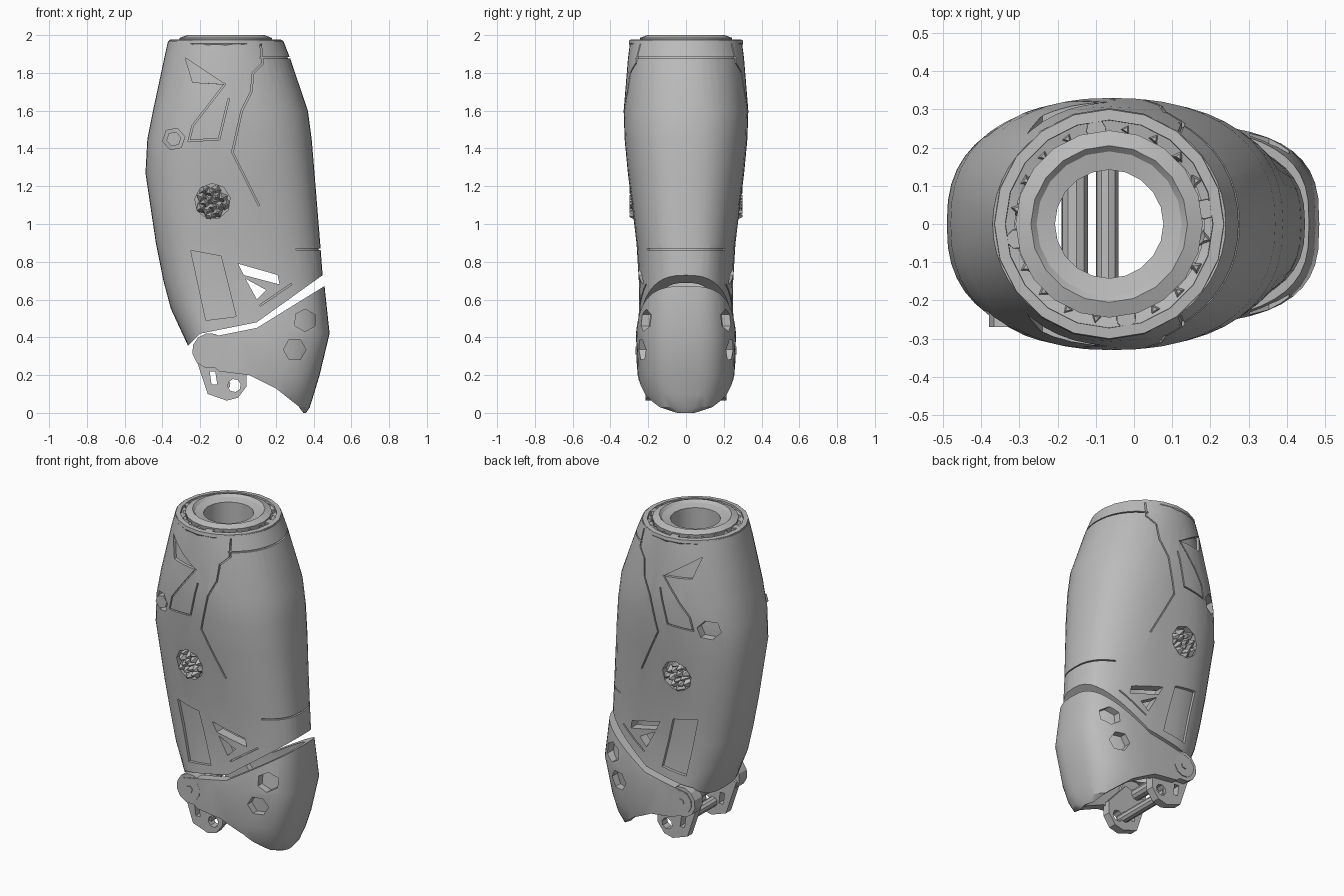
import bpy, bmesh, math, random
from mathutils import Vector, Matrix

if "Cube" in bpy.data.objects:
    bpy.data.objects.remove(bpy.data.objects["Cube"])
random.seed(4)

grey = bpy.data.materials.new("shell grey")
grey.use_nodes = True
COLOUR = (0.5, 0.5, 0.5, 1)
grey.diffuse_color = COLOUR
grey.node_tree.nodes["Principled BSDF"].inputs["Base Color"].default_value = COLOUR


def finish(name, bm):
    bmesh.ops.recalc_face_normals(bm, faces=bm.faces)
    me = bpy.data.meshes.new(name)
    bm.to_mesh(me)
    bm.free()
    me.materials.append(grey)
    ob = bpy.data.objects.new(name, me)
    bpy.context.collection.objects.link(ob)
    return ob


def activate(ob):
    bpy.ops.object.select_all(action='DESELECT')
    ob.select_set(True)
    bpy.context.view_layer.objects.active = ob


def apply(ob, kind, **settings):
    mod = ob.modifiers.new(kind, kind)
    for key, value in settings.items():
        setattr(mod, key, value)
    activate(ob)
    bpy.ops.object.modifier_apply(modifier=mod.name)


def boolean(ob, cutter, op='DIFFERENCE', keep=False):
    apply(ob, 'BOOLEAN', object=cutter, operation=op, solver='EXACT')
    if not keep:
        bpy.data.objects.remove(cutter)


def smooth(ob, angle=30):
    activate(ob)
    bpy.ops.object.shade_smooth_by_angle(angle=math.radians(angle))


def loft(name, rings, cx, seg=48, inset=0, cap=False, closed=False):
    """Stack of superellipses: z, left radius, right radius, depth, exponent."""
    bm = bmesh.new()
    loops = []
    for z, left, right, depth, power in rings:
        loop = []
        for i in range(seg):
            a = math.tau * i / seg
            c, s = math.cos(a), math.sin(a)
            rx = (right if c > 0 else left) - inset
            x = math.copysign(abs(c) ** (2 / power), c) * rx
            y = math.copysign(abs(s) ** (2 / power), s) * (depth - inset)
            loop.append(bm.verts.new((cx + x, y, z)))
        loops.append(loop)
    pairs = list(zip(loops, loops[1:])) + ([(loops[-1], loops[0])] if closed else [])
    for a, b in pairs:
        for i in range(seg):
            j = (i + 1) % seg
            bm.faces.new((a[i], a[j], b[j], b[i]))
    if cap:
        bm.faces.new(loops[0])
        bm.faces.new(loops[-1])
    return finish(name, bm)


def prism(name, points, y0=-1, y1=1):
    """Polygon in x and z, extruded along y."""
    bm = bmesh.new()
    face = bm.faces.new([bm.verts.new((x, y0, z)) for x, z in points])
    out = bmesh.ops.extrude_face_region(bm, geom=[face])
    bmesh.ops.translate(bm, vec=(0, y1 - y0, 0),
                        verts=[v for v in out["geom"] if isinstance(v, bmesh.types.BMVert)])
    return finish(name, bm)


def ngon(x, z, r, n, turn=0.2):
    return [(x + r * math.cos(turn + math.tau * i / n),
             z + r * math.sin(turn + math.tau * i / n)) for i in range(n)]


def strip(p, q, w=0.008):
    p, q = Vector(p), Vector(q)
    d = (q - p).normalized() * w / 2
    n = Vector((-d.y, d.x))
    return [p - d + n, p - d - n, q + d - n, q + d + n]


def engrave(ob, core, shapes):
    for pts in shapes:
        cutter = prism("cutter", pts)
        boolean(cutter, core, keep=True)
        boolean(ob, cutter)
    bpy.data.objects.remove(core)


# Calf shell
CX = -0.06
body_rings = [(z, CX - lo, hi - CX, d, p) for z, lo, hi, d, p in (
    (1.97, -.37, .24, .295, 2), (1.88, -.39, .275, .307, 2.1), (1.6, -.45, .37, .33, 2.3),
    (1.45, -.48, .39, .325, 2.4), (1.27, -.49, .405, .308, 2.5), (.9, -.435, .435, .262, 2.6),
    (.7, -.395, .45, .25, 2.6), (.55, -.355, .455, .25, 2.6), (.28, -.23, .46, .26, 2.6))]
body = loft("calf_shell", body_rings, CX)
apply(body, 'SOLIDIFY', thickness=.06, offset=-1)
boolean(body, prism("cutter", [(-.7, .3), (-.27, .35), (-.2, .42), (.1, .48), (.47, .745),
                               (.7, .91), (.7, 0), (-.7, 0)]))
# Open windows
for pts in ([(0, .79), (.21, .73), (.22, .68), (.03, .73)], [(.04, .71), (.15, .65), (.1, .6)]):
    boolean(body, prism("cutter", pts))
# Recessed panels, bolt holes and rosette pockets
engrave(body, loft("core", body_rings, CX, inset=.018, cap=True),
        [[(-.25, .86), (-.09, .83), (-.01, .51), (-.17, .49)],
         [(-.28, 1.88), (-.07, 1.74), (-.25, 1.5), (-.08, 1.7)][:2] + [(-.24, 1.75)]])
engrave(body, loft("core", body_rings, CX, inset=.04, cap=True),
        [ngon(-.34, 1.45, .06, 6), ngon(-.135, 1.12, .095, 9)])
# Seam grooves
seam = [(.12, 1.95), (.13, 1.85), (.08, 1.8), (.07, 1.7), (.02, 1.6), (-.03, 1.38), (.11, 1.1)]
edge = [(-.07, 1.74), (-.24, 1.52), (-.26, 1.44), (-.1, 1.45), (-.05, 1.66)]
lines = [pair for path in (seam, edge) for pair in zip(path, path[1:])]
lines += [((.31, .867), (.7, .867)), ((.12, 1.88), (.7, 1.88)), ((.12, .57), (.28, .68))]
engrave(body, loft("core", body_rings, CX, inset=.012, cap=True), [strip(p, q) for p, q in lines])
smooth(body)

# Heel guard
heel_rings = [(.7, .46, .455, .24, 3), (.42, .48, .485, .265, 3), (.2, .43, .432, .257, 3),
              (.1, .4, .402, .235, 3), (.03, .38, .38, .2, 2.8), (0, .36, .36, .12, 2.5)]
heel = loft("heel_guard", heel_rings, 0)
apply(heel, 'SOLIDIFY', thickness=.06, offset=-1)
boolean(heel, prism("cutter", [(-.2, .39), (.1, .45), (.48, .685), (.6, .4), (.5, -.05), (.36, -.02),
                               (.32, .035), (.2, .13), (.06, .2), (-.1, .22), (-.2, .3)]), 'INTERSECT')
engrave(heel, loft("core", heel_rings, 0, inset=.04, cap=True),
        [ngon(.355, .49, .06, 6, .5), ngon(.3, .335, .06, 6, 0)])
smooth(heel)

# Top collar with a ring groove and central bore
collar = loft("top_collar", [(z, r, r, r, 2) for r, z in (
    (.303, 1.955), (.3, 1.975), (.272, 1.977), (.27, 1.94), (.238, 1.94), (.245, 1.985),
    (.205, 2), (.19, 1.985), (.142, 1.975), (.142, 1.8), (.22, 1.8))], CX - .005, seg=20, closed=True)
smooth(collar, 20)

# Angular teeth and bolts in the collar groove
bm = bmesh.new()
for i in range(20):
    a = math.tau * (i + .5) / 20
    place = Matrix.Translation((CX, 0, 1.955)) @ Matrix.Rotation(a, 4, 'Z') @ Matrix.Translation((.25, 0, 0))
    bmesh.ops.create_cone(bm, cap_ends=True, segments=8 if i % 5 == 0 else 3, radius1=.028,
                          radius2=.026 if i % 5 == 0 else .008, depth=.04,
                          matrix=place @ Matrix.Rotation(random.random() * 2, 4, 'Z'))
finish("collar_teeth", bm)

for side, word in ((-1, "front"), (1, "back")):
    # Faceted rosette in its pocket
    bm = bmesh.new()
    for i in range(16):
        a, r = i * 2.4, .02 * math.sqrt(i)
        spot = Matrix.Translation((-.135 + r * math.cos(a), side * .275, 1.12 + r * math.sin(a)))
        bmesh.ops.create_cone(bm, cap_ends=True, segments=4, radius1=.032, radius2=.006, depth=.05,
                              matrix=spot @ Matrix.Rotation(-side * math.pi / 2, 4, 'X')
                              @ Matrix.Rotation(a, 4, 'Z'))
    finish(word + "_rosette", bm)
    # Ankle pivot discs
    def plate(name, pts, near, far):
        return prism(word + name, pts, *sorted((side * near, side * far)))
    plate("_pivot_disc", ngon(-.15, .33, .093, 12), .18, .257)
    plate("_pivot_ring", ngon(-.15, .33, .07, 12), .25, .263)
    plate("_pivot_bolt", ngon(-.15, .33, .022, 6), .26, .268)
    # Lower link with eye and slot
    link = plate("_ankle_link", [(-.23, .31), (-.16, .1), (-.06, .065), (0, .08), (.045, .14),
                                 (.045, .22), (-.08, .36)], .165, .215)
    boolean(link, prism("cutter", ngon(-.02, .145, .035, 8)))
    boolean(link, prism("cutter", [(-.15, .22), (-.12, .22), (-.11, .15), (-.14, .15)]))

# Bolt inside the front hole
prism("front_hole_bolt", ngon(-.34, 1.45, .04, 6), -.27, -.215)

# Axles across the ankle
prism("pivot_axle", ngon(-.155, .33, .035, 10), -.2, .2)
prism("lower_axle", ngon(-.07, .15, .03, 10), -.2, .2)
